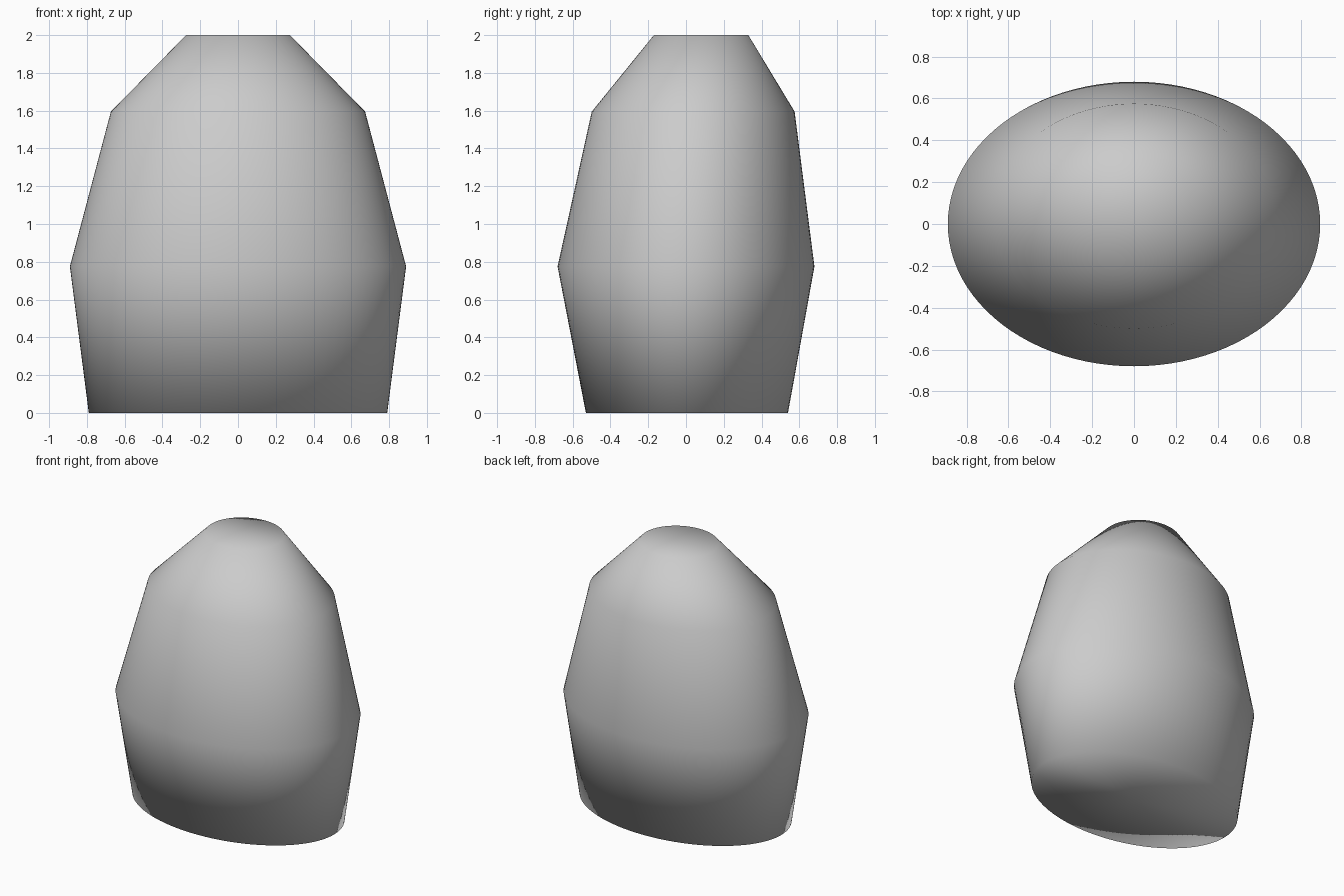
import bpy, bmesh, math

if "Cube" in bpy.data.objects:
    bpy.data.objects.remove(bpy.data.objects["Cube"])

SIDES = 96
# cross-sections from bottom to top: height, x radius, y radius, y centre
SECTIONS = [
    (0.00, 0.79, 0.535, 0.005),
    (0.775, 0.89, 0.68, 0.00),
    (1.595, 0.673, 0.537, 0.038),
    (2.00, 0.275, 0.25, 0.08),
]

grey = bpy.data.materials.new("plain grey")
grey.diffuse_color = (0.6, 0.6, 0.6, 1)
grey.use_nodes = True
grey.node_tree.nodes["Principled BSDF"].inputs["Base Color"].default_value = grey.diffuse_color


def ring(bm, z, rx, ry, cy):
    """One elliptical cross-section."""
    step = 2 * math.pi / SIDES
    return [bm.verts.new((rx * math.cos(i * step), cy + ry * math.sin(i * step), z))
            for i in range(SIDES)]


bm = bmesh.new()
rings = [ring(bm, *s) for s in SECTIONS]

# side walls between neighbouring sections
for low, high in zip(rings, rings[1:]):
    for i in range(SIDES):
        j = (i + 1) % SIDES
        bm.faces.new((low[i], low[j], high[j], high[i]))

# closed bottom and top, fanned around a centre point
for loop, section, flip in ((rings[0], SECTIONS[0], True), (rings[-1], SECTIONS[-1], False)):
    centre = bm.verts.new((0, section[3], section[0]))
    for i in range(SIDES):
        a, b = loop[i], loop[(i + 1) % SIDES]
        bm.faces.new((b, a, centre) if flip else (a, b, centre))

# fully smooth shading, including over the rims
for face in bm.faces:
    face.smooth = True

mesh = bpy.data.meshes.new("tapered_body")
bm.to_mesh(mesh)
bm.free()
mesh.materials.append(grey)
body = bpy.data.objects.new("tapered_body", mesh)
bpy.context.collection.objects.link(body)
